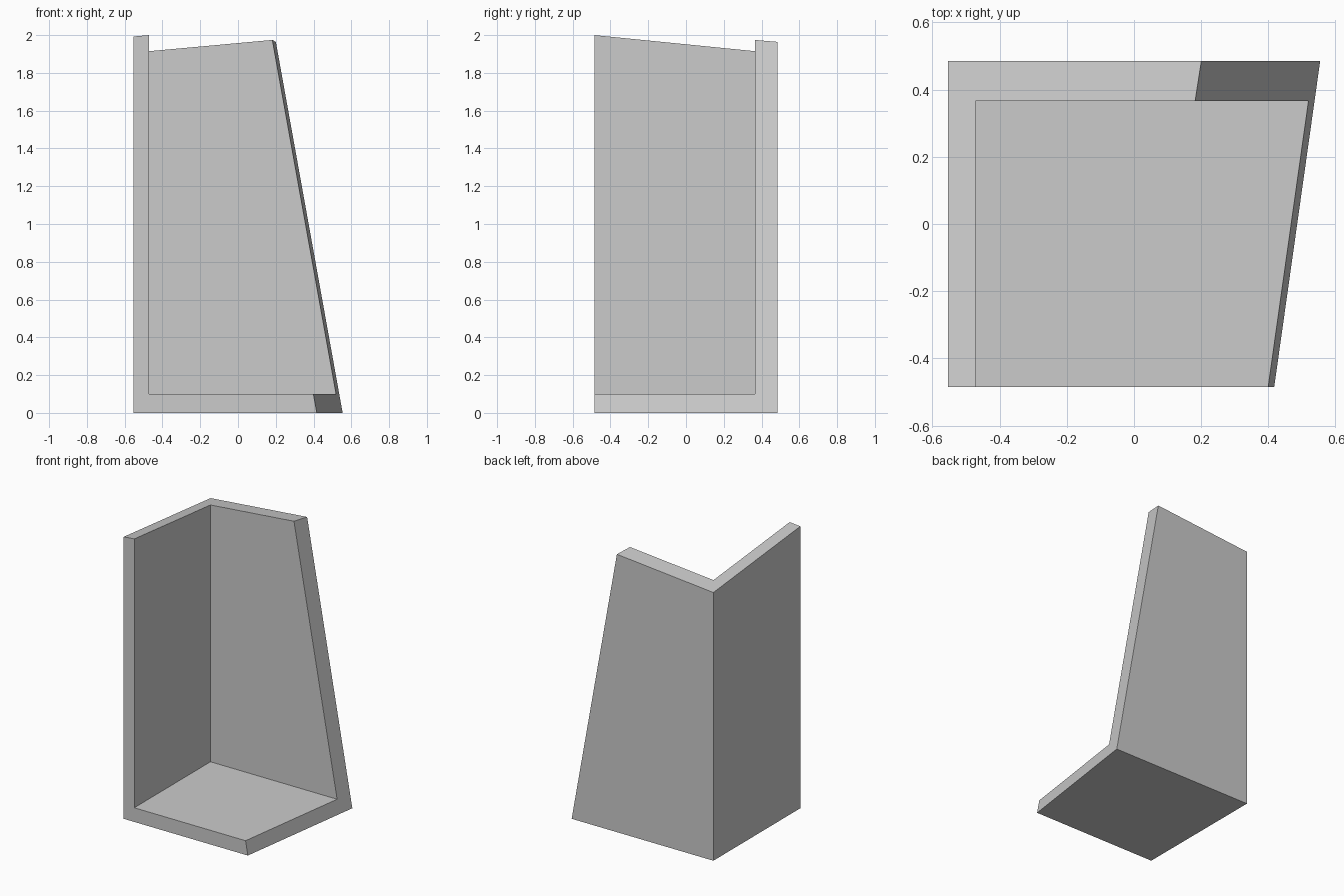
import bpy
import bmesh
from mathutils import Vector

if "Cube" in bpy.data.objects:
    bpy.data.objects.remove(bpy.data.objects["Cube"])

X, Y = 0.554, 0.4855            # half width and half depth
WALL_X, WALL_Y, FLOOR = 0.083, 0.12, 0.1


def add_block(name, lo, hi, cuts=()):
    """Box between two corners, trimmed by (point, outward normal) planes."""
    bm = bmesh.new()
    bmesh.ops.create_cube(bm, size=1)
    lo, hi = Vector(lo), Vector(hi)
    for v in bm.verts:
        v.co = Vector([lo[i] + (v.co[i] + 0.5) * (hi[i] - lo[i]) for i in range(3)])
    for point, normal in cuts:
        res = bmesh.ops.bisect_plane(
            bm, geom=bm.verts[:] + bm.edges[:] + bm.faces[:],
            plane_co=point, plane_no=normal, clear_outer=True)
        edges = [g for g in res["geom_cut"] if isinstance(g, bmesh.types.BMEdge)]
        bmesh.ops.contextual_create(bm, geom=edges)
    bmesh.ops.recalc_face_normals(bm, faces=bm.faces[:])
    mesh = bpy.data.meshes.new(name)
    bm.to_mesh(mesh)
    bm.free()
    obj = bpy.data.objects.new(name, mesh)
    bpy.context.collection.objects.link(obj)
    return obj


# Outer body: slanted right side and gently tilted top
right_side = ((X, Y, 0), (1, -0.141, 0.18))
tilted_top = ((-X + WALL_X, -Y, 2), (-0.091, 0.1, 1))
body = add_block("corner_shell", (-X, -Y, 0), (1, Y, 2.5), [right_side, tilted_top])

# Hollow out the inside, leaving floor, left wall and back wall
cutter = add_block("inner_space", (-X + WALL_X, -2, FLOOR), (2, Y - WALL_Y, 3))
cutter.hide_render = True

mod = body.modifiers.new("hollow", "BOOLEAN")
mod.operation = "DIFFERENCE"
mod.solver = "EXACT"
mod.object = cutter
bpy.context.view_layer.objects.active = body
bpy.ops.object.modifier_apply(modifier=mod.name)
bpy.data.objects.remove(cutter)
